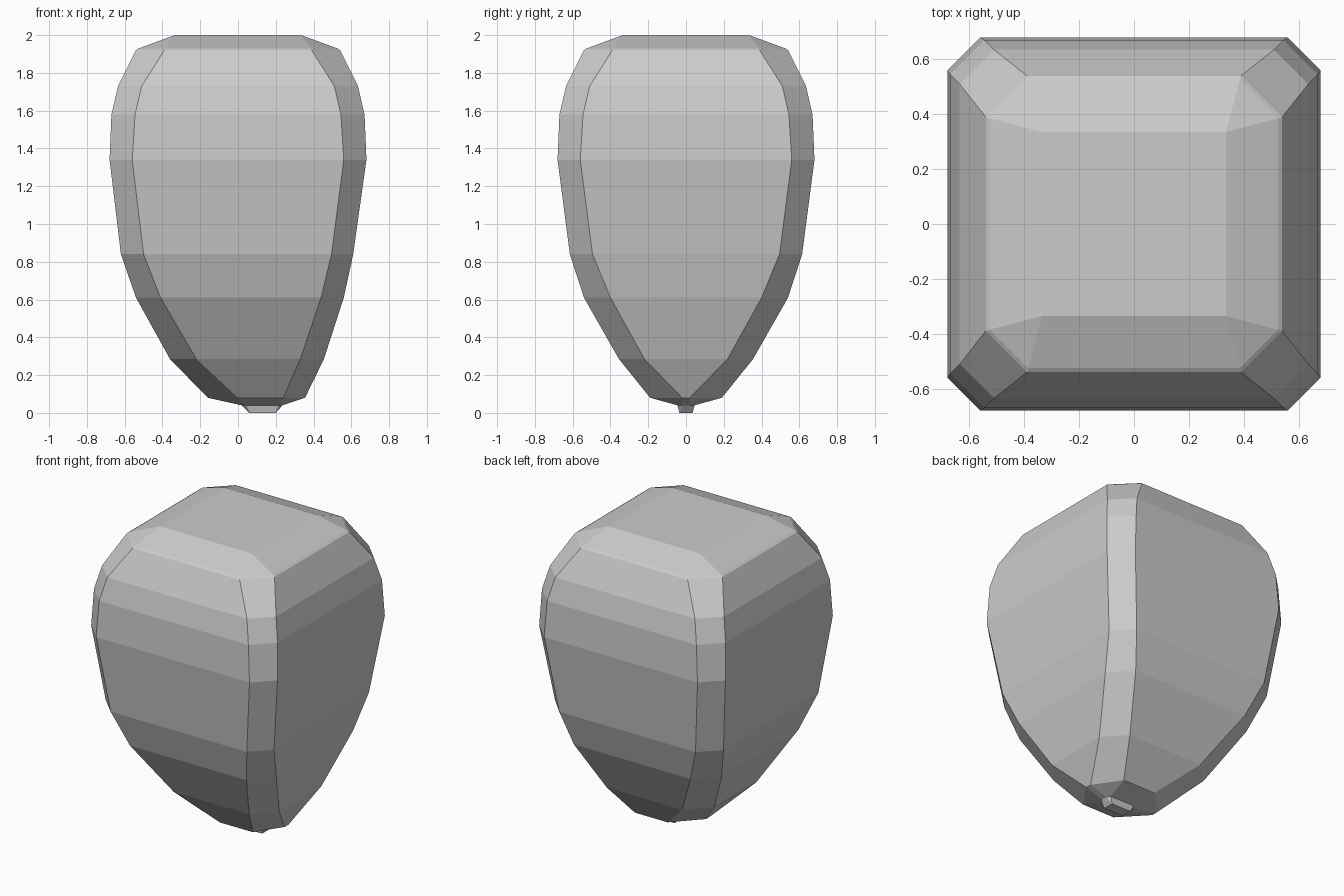
import bpy, bmesh

# Cross-sections: z, x left, x right, flat left, flat right, half depth, flat half depth
BODY = [
    (0.00, 0.06, 0.20, 0.06, 0.20, 0.035, 0.035),
    (0.04, 0.02, 0.235, 0.04, 0.22, 0.045, 0.02),
    (0.08, -0.16, 0.355, 0.00, 0.24, 0.19, 0.02),
    (0.285, -0.36, 0.455, -0.22, 0.33, 0.355, 0.22),
    (0.61, -0.54, 0.56, -0.41, 0.44, 0.54, 0.40),
    (0.84, -0.62, 0.61, -0.50, 0.495, 0.615, 0.495),
    (1.34, -0.68, 0.68, -0.56, 0.56, 0.68, 0.56),
    (1.58, -0.67, 0.67, -0.545, 0.545, 0.67, 0.545),
    (1.73, -0.635, 0.635, -0.51, 0.51, 0.635, 0.51),
    (1.92, -0.54, 0.54, -0.39, 0.39, 0.54, 0.39),
    (1.93, -0.525, 0.525, -0.385, 0.385, 0.525, 0.385),
    (2.00, -0.335, 0.335, -0.335, 0.335, 0.335, 0.335),
]


def octagon(bm, z, xl, xr, fl, fr, y, fy):
    pts = [(fl, -y), (fr, -y), (xr, -fy), (xr, fy),
           (fr, y), (fl, y), (xl, fy), (xl, -fy)]
    return [bm.verts.new((px, py, z)) for px, py in pts]


def loft(name, sections):
    bm = bmesh.new()
    rings = [octagon(bm, *s) for s in sections]
    for a, b in zip(rings, rings[1:]):
        for i in range(8):
            j = (i + 1) % 8
            bm.faces.new((a[i], a[j], b[j], b[i]))
    bm.faces.new(rings[0][::-1])
    bm.faces.new(rings[-1])
    # square end sections collapse their corner pairs
    bmesh.ops.remove_doubles(bm, verts=bm.verts, dist=0.001)
    bmesh.ops.recalc_face_normals(bm, faces=bm.faces)
    mesh = bpy.data.meshes.new(name)
    bm.to_mesh(mesh)
    bm.free()
    obj = bpy.data.objects.new(name, mesh)
    bpy.context.collection.objects.link(obj)
    return obj


# Tapered faceted stone with chamfered corners
loft("faceted_stone", BODY)
